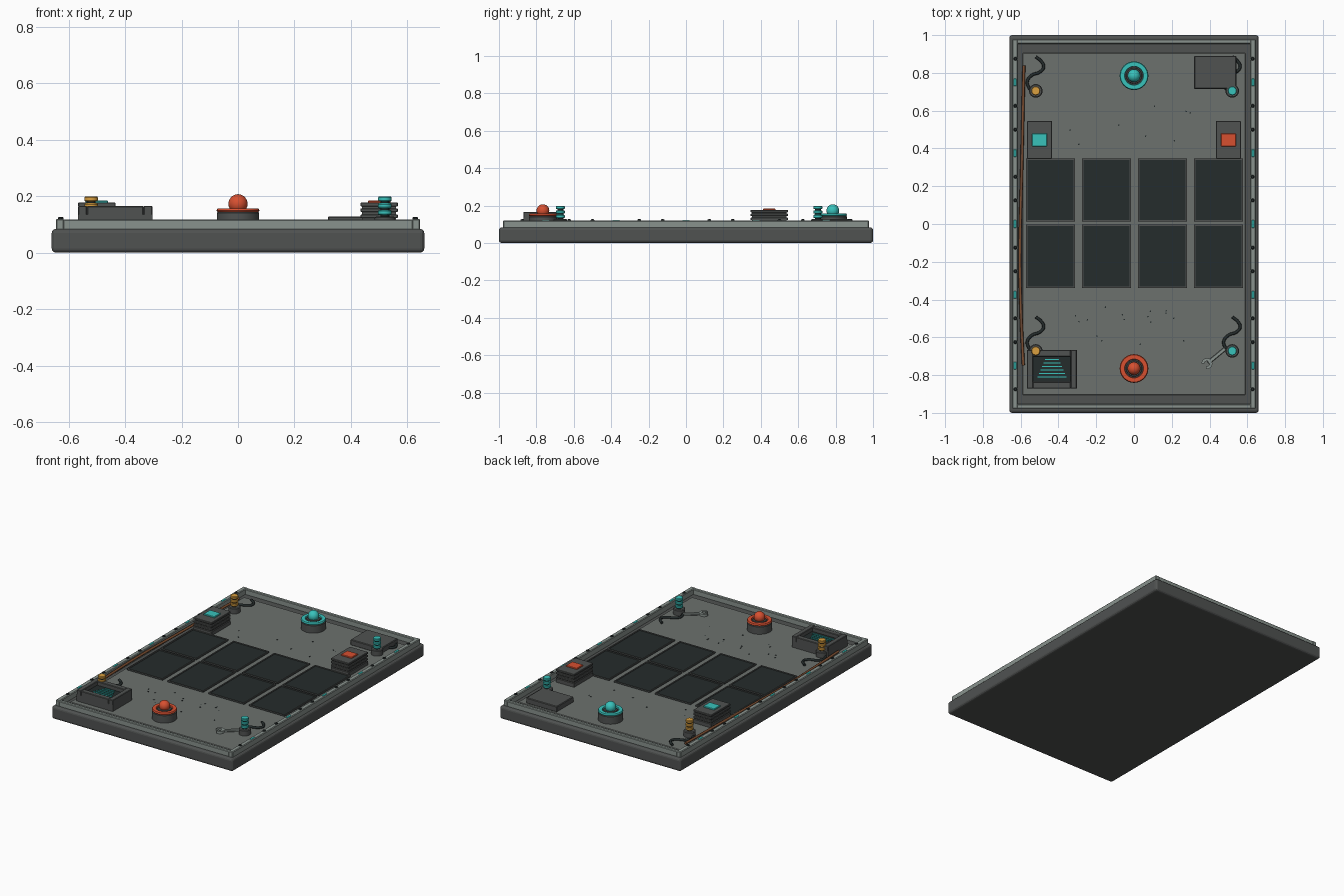
import bpy, bmesh, math, random
from mathutils import Vector

if "Cube" in bpy.data.objects:
    bpy.data.objects.remove(bpy.data.objects["Cube"])

def mat(name, r, g, b):
    m = bpy.data.materials.new(name)
    m.diffuse_color = (r, g, b, 1)
    m.use_nodes = True
    m.node_tree.nodes["Principled BSDF"].inputs["Base Color"].default_value = m.diffuse_color
    return m

DARK = mat("dark_steel", .08, .085, .083)
LIGHT = mat("light_steel", .25, .29, .27)
DECK = mat("deck_grey", .15, .165, .155)
BLACK = mat("black", .018, .025, .025)
TEAL = mat("teal", .04, .54, .50)
RED = mat("red", .68, .08, .03)
GOLD = mat("gold", .70, .35, .05)
COPPER = mat("copper", .20, .075, .03)

def finish(name, bm, m, loc=(0, 0, 0), bevel=0, seg=1, rot=0):
    me = bpy.data.meshes.new(name)
    bmesh.ops.recalc_face_normals(bm, faces=bm.faces)
    bm.to_mesh(me)
    bm.free()
    me.materials.append(m)
    ob = bpy.data.objects.new(name, me)
    bpy.context.collection.objects.link(ob)
    ob.location = loc
    ob.rotation_euler.z = rot
    if bevel:
        b = ob.modifiers.new("bevel", 'BEVEL')
        b.width, b.segments = bevel, seg
    return ob

def box(name, x0, x1, y0, y1, z0, z1, m, bevel=0, seg=1, rot=0):
    bm = bmesh.new()
    bmesh.ops.create_cube(bm, size=1)
    bmesh.ops.scale(bm, vec=(x1 - x0, y1 - y0, z1 - z0), verts=bm.verts)
    return finish(name, bm, m, ((x0 + x1) / 2, (y0 + y1) / 2, (z0 + z1) / 2), bevel, seg, rot)

def lathe(name, prof, x, y, m, n=32):
    """Spin an (r, z) profile about z; the ends close on the axis."""
    bm = bmesh.new()
    vs = [bm.verts.new((r, 0, z)) for r, z in prof]
    es = [bm.edges.new(p) for p in zip(vs, vs[1:])]
    bmesh.ops.spin(bm, geom=vs + es, cent=(0, 0, 0), axis=(0, 0, 1), angle=2 * math.pi, steps=n)
    bmesh.ops.remove_doubles(bm, verts=bm.verts, dist=1e-5)
    ob = finish(name, bm, m, (x, y, 0))
    bpy.context.view_layer.objects.active = ob
    ob.select_set(True)
    bpy.ops.object.shade_smooth_by_angle(angle=math.radians(35))
    ob.select_set(False)
    return ob

def tube(name, pts, r, m):
    cu = bpy.data.curves.new(name, 'CURVE')
    cu.dimensions = '3D'
    cu.bevel_depth, cu.bevel_resolution, cu.resolution_u = r, 2, 6
    cu.use_fill_caps = True
    sp = cu.splines.new('BEZIER')
    sp.bezier_points.add(len(pts) - 1)
    for p, c in zip(sp.bezier_points, pts):
        p.co = c
        p.handle_left_type = p.handle_right_type = 'AUTO'
    cu.materials.append(m)
    bpy.context.collection.objects.link(bpy.data.objects.new(name, cu))

# base slab and deck plate
box("base_slab", -.66, .66, -1, 1, 0, .084, DARK, .015, 3)
box("deck_plate", -.59, .59, -.905, .905, .08, .092, DECK, .003)

# raised rim rails with bolts and small lamps
for s in (-1, 1):
    box("side_rail", s * .63 - .015, s * .63 + .015, -.978, .978, .08, .12, LIGHT, .004)
    box("end_rail", -.62, .62, s * .966 - .012, s * .966 + .012, .08, .118, LIGHT, .004)
    for k in range(-7, 8):
        y = k * .125
        if k % 3:
            lathe("rail_bolt", [(0, .118), (.010, .118), (.010, .124), (.006, .127), (0, .127)], s * .628, y, BLACK, 10)
        else:
            box("rail_lamp", s * .63 - .007, s * .63 + .007, y - .02, y + .02, .116, .1225, TEAL, .002)

# two rows of four dark cell panels with thin raised frames
for cx in (-.4425, -.146, .151, .4475):
    for cy in (.18, -.171):
        box("cell_frame", cx - .13, cx + .13, cy - .168, cy + .168, .09, .097, BLACK, .002)
        for s in (-1, 1):
            box("cell_edge_side", cx + s * .126 - .004, cx + s * .126 + .004, cy - .168, cy + .168, .095, .101, DARK)
            box("cell_edge_end", cx - .122, cx + .122, cy + s * .164 - .004, cy + s * .164 + .004, .095, .101, DARK)

# beacon domes on ringed bases
for y, m in ((.785, TEAL), (-.765, RED)):
    lathe("beacon_base", [(0, .09), (.075, .09), (.075, .140), (.068, .147), (0, .147)], 0, y, DARK)
    lathe("beacon_ring", [(.048, .146), (.072, .144), (.076, .149), (.072, .157), (.05, .157), (.048, .146)], 0, y, m)
    lathe("beacon_socket", [(0, .145), (.043, .145), (.04, .156), (0, .156)], 0, y, DARK)
    arc = [(.034 * math.cos(a), .173 + .034 * math.sin(a)) for a in
           [math.radians(-90 + 15 * i) for i in range(13)]]
    arc[0], arc[-1] = (0, .139), (0, .207)
    lathe("beacon_dome", arc, 0, y, m)

# corner terminals with ribbed insulators and loose cables
cable = [(0, .18), (.03, .155), (.042, .127), (.022, .100), (-.02, .083), (-.045, .05), (-.038, .02), (-.02, -.005)]
for x, m in ((-.52, GOLD), (.52, TEAL)):
    for y in (.705, -.672):
        lathe("terminal_base", [(0, .09), (.036, .09), (.036, .124), (.031, .128), (0, .128)], x, y, DARK, 24)
        lathe("terminal_core", [(0, .125), (.016, .125), (.016, .195), (0, .195)], x, y, BLACK, 16)
        for z in (.133, .157, .181):
            lathe("terminal_rib", [(0, z), (.021, z), (.024, z + .004), (.024, z + .014),
                                   (.021, z + .018), (0, z + .018)], x, y, m, 20)
        tube("loose_cable", [(x + a, y + b, .099) for a, b in cable], .008, BLACK)

# finned side boxes with coloured buttons
for s, m in ((-1, TEAL), (1, RED)):
    x, y = s * .50, .445
    box("finned_box_core", x - .06, x + .06, y - .093, y + .093, .09, .17, DARK)
    for z in (.09, .122, .144, .164):
        box("box_fin", x - .066, x + .066, y - .1, y + .1, z, z + (.028 if z < .1 else .013), DARK, .002)
    box("box_button", x - .04, x + .04, y - .034, y + .034, .17, .184, m, .003)

# console tray with glowing bars
box("console_floor", -.567, -.303, -.87, -.668, .09, .135, DARK)
box("console_screen", -.535, -.333, -.835, -.697, .13, .14, BLACK)
for s in (-1, 1):
    box("console_side", -.435 + s * .116 - .016, -.435 + s * .116 + .016, -.87, -.668, .09, .166, DARK, .003)
    box("console_end", -.535, -.335, -.769 + s * .084 - .017, -.769 + s * .084 + .017, .09, .165, DARK, .003)
for i in range(6):
    w, y = .036 + i * .008, -.717 - i * .0185
    box("console_bar", -.434 - w, -.434 + w, y - .003, y + .003, .138, .145, TEAL)

# low hatch in the back corner
box("hatch_plate", .318, .542, .715, .89, .09, .128, DARK, .004)

# copper pipe along the left rail
tube("copper_pipe", [(-.583, .838, .108), (-.594, .3, .108), (-.604, -.2, .108), (-.597, -.5, .108), (-.586, -.748, .108)],
     .008, COPPER)

# spanner lying on the deck
a, b = Vector((.392, -.735)), Vector((.483, -.66))
c, d = (a + b) / 2, b - a
box("spanner_shaft", c.x - d.length / 2, c.x + d.length / 2, c.y - .01, c.y + .01, .094, .108, LIGHT, .003,
    rot=math.atan2(d.y, d.x))
bm = bmesh.new()
ang0 = math.atan2(d.y, d.x) + math.pi
ring = [ang0 + .7 + i * (2 * math.pi - 1.4) / 12 for i in range(13)]
loop = [(.029 * math.cos(t), .029 * math.sin(t)) for t in ring] + \
       [(.014 * math.cos(t), .014 * math.sin(t)) for t in reversed(ring)]
for i in range(12):
    j = 25 - i
    f = bm.faces.new([bm.verts.new((*loop[k], 0)) for k in (i, i + 1, j - 1, j)])
bmesh.ops.remove_doubles(bm, verts=bm.verts, dist=1e-5)
top = bmesh.ops.extrude_face_region(bm, geom=bm.faces[:])
bmesh.ops.translate(bm, vec=(0, 0, .016), verts=[v for v in top["geom"] if isinstance(v, bmesh.types.BMVert)])
finish("spanner_jaw", bm, LIGHT, (a.x - .006, a.y - .004, .093))

# tiny chips scattered over the open deck
random.seed(4)
for i in range(24):
    x, y = random.uniform(-.35, .3), random.choice((-1, 1)) * random.uniform(.42, .66)
    box("deck_chip", x - .004, x + .004, y - .003, y + .003, .091, .094, BLACK, rot=random.uniform(0, 3))
